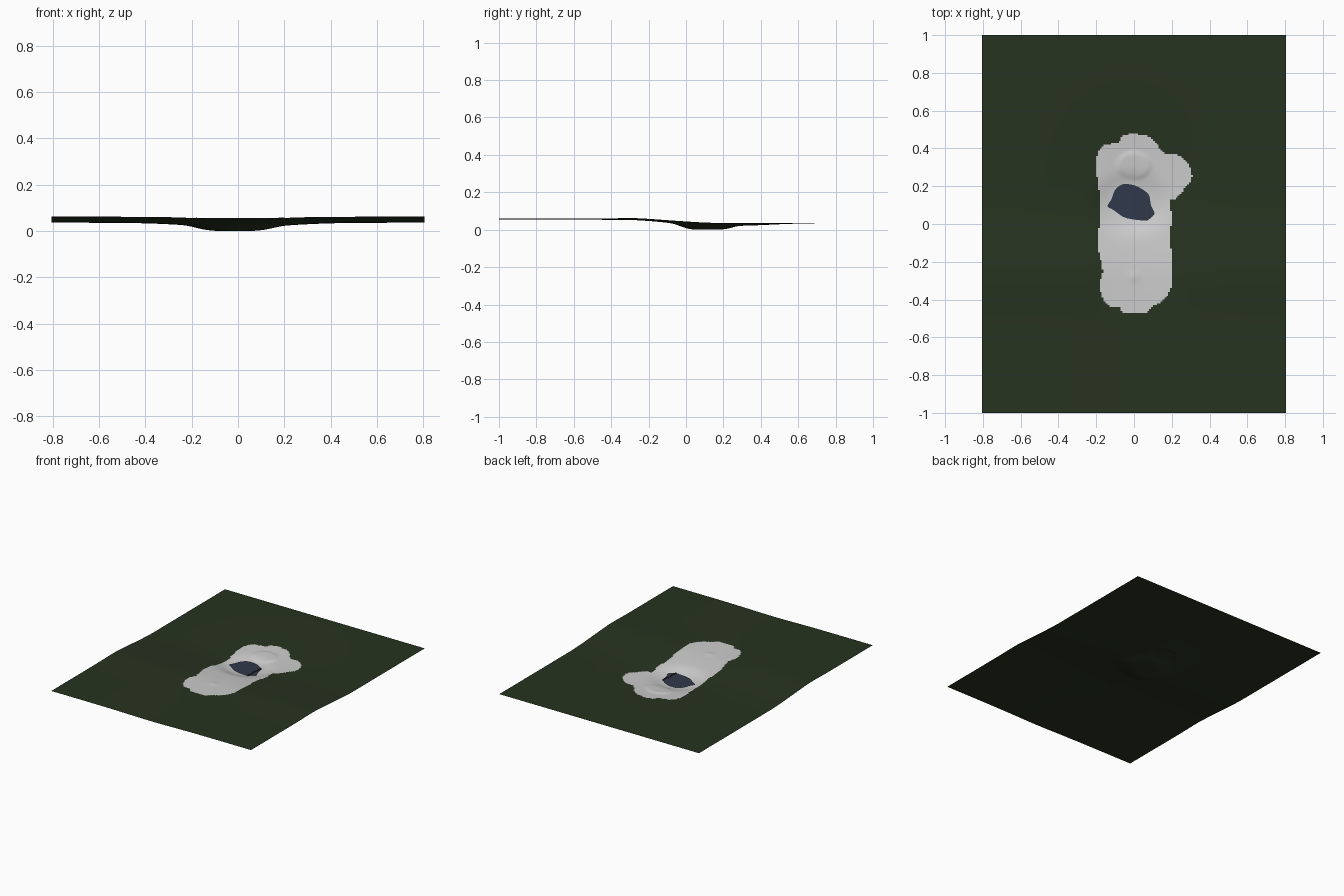
import bpy, bmesh, random
from math import exp
from mathutils import Vector

if "Cube" in bpy.data.objects:
    bpy.data.objects.remove(bpy.data.objects["Cube"])

random.seed(4)
HX, HY, NX, NY = 0.805, 1.0, 160, 200
POND = (-0.015, 0.11)
SAND = [(0, .475), (.06, .47), (.11, .44), (.13, .41), (.17, .37), (.22, .37), (.27, .34),
        (.30, .29), (.305, .24), (.27, .19), (.23, .14), (.19, .12), (.20, .04), (.19, -.08),
        (.20, -.15), (.205, -.22), (.20, -.33), (.16, -.40), (.11, -.43), (.06, -.47),
        (-.05, -.47), (-.08, -.44), (-.13, -.44), (-.17, -.38), (-.18, -.30), (-.165, -.25),
        (-.19, -.13), (-.19, -.05), (-.18, .03), (-.18, .15), (-.19, .20), (-.20, .30),
        (-.19, .38), (-.15, .42), (-.09, .43), (-.05, .47)]
WATER = [(-.06, .21), (0, .205), (.05, .18), (.08, .15), (.09, .10), (.11, .05), (.09, .02),
         (.03, .02), (-.05, .035), (-.11, .075), (-.14, .095), (-.12, .13), (-.10, .18)]


def smooth(a, b, t):
    t = min(1, max(0, (t - a) / (b - a)))
    return t * t * (3 - 2 * t)


def height(x, y):
    h = 0.059 - 0.023 * smooth(-0.3, 0.2, y)
    h += 0.003 * exp(-((y + 0.3) / 0.12) ** 2) * smooth(0.1, 0.3, abs(x))
    h -= 0.021 * exp(-(x / 0.28) ** 2 - ((y - 0.15) / 0.33) ** 2)
    h -= 0.005 * exp(-(x / 0.25) ** 2) * (1 - smooth(-0.4, 0.1, y))
    # raised putting mound and small tee
    r = ((x / 0.10) ** 2 + ((y - 0.31) / 0.08) ** 2) ** 0.5
    h += 0.006 * (1 - smooth(0.7, 1.05, r))
    h += 0.004 * exp(-(x / 0.03) ** 2 - ((y + 0.28) / 0.025) ** 2)
    # pond basin
    r2 = ((x - POND[0]) / 0.17) ** 2 + ((y - POND[1]) / 0.14) ** 2
    return max(0, h * (1 - exp(-r2 * r2)))


def inside(x, y, poly):
    hit = False
    for (x1, y1), (x2, y2) in zip(poly, poly[1:] + poly[:1]):
        if (y1 > y) != (y2 > y) and x < x1 + (y - y1) * (x2 - x1) / (y2 - y1):
            hit = not hit
    return hit


def rounded(poly, steps=5):
    """Closed Catmull-Rom curve through the points."""
    out, n = [], len(poly)
    for i in range(n):
        a, b, c, d = (Vector(poly[(i + k - 1) % n]) for k in range(4))
        for s in range(steps):
            t = s / steps
            p = 0.5 * (2 * b + (c - a) * t + (2 * a - 5 * b + 4 * c - d) * t * t
                       + (3 * b - a - 3 * c + d) * t ** 3)
            out.append((p.x, p.y))
    return out


def material(name, color):
    m = bpy.data.materials.new(name)
    m.diffuse_color = (*color, 1)
    m.use_nodes = True
    m.node_tree.nodes["Principled BSDF"].inputs["Base Color"].default_value = m.diffuse_color
    return m


def finish(name, bm, mat=None):
    me = bpy.data.meshes.new(name)
    bm.to_mesh(me)
    bm.free()
    if mat:
        me.materials.append(mat)
    ob = bpy.data.objects.new(name, me)
    bpy.context.collection.objects.link(ob)
    return ob


def sheet(name, lift, mat=None, outline=None):
    bm = bmesh.new()
    bmesh.ops.create_grid(bm, x_segments=NX, y_segments=NY, size=1)
    for v in bm.verts:
        v.co.x *= HX
        v.co.z = height(v.co.x, v.co.y) + lift
    if outline:
        drop = []
        for f in bm.faces:
            c = f.calc_center_median()
            if not inside(c.x, c.y, outline):
                drop.append(f)
        bmesh.ops.delete(bm, geom=drop, context='FACES')
    for f in bm.faces:
        f.smooth = True
    return finish(name, bm, mat)


# grass sheet and the pale fairway lying on it
sheet("grass_ground", 0, material("grass", (0.02, 0.033, 0.014)))
sheet("fairway_patch", 0.002, outline=rounded(SAND, 3))

# pond surface
bm = bmesh.new()
face = bm.faces.new([bm.verts.new((x, y, 0.0115)) for x, y in rounded(WATER)])
face.normal_update()
if face.normal.z < 0:
    face.normal_flip()
finish("pond_water", bm, material("water", (0.03, 0.04, 0.07)))

# row of tiny brown stakes at the pond's edge
bm = bmesh.new()
for i in range(9):
    t = i / 8
    p = Vector((0.076 - 0.014 * t + random.uniform(-.004, .004), 0.155 - 0.13 * t, 0.013))
    made = bmesh.ops.create_cube(bm, size=1)["verts"]
    for v in made:
        v.co = Vector((v.co.x * 0.006, v.co.y * 0.008, v.co.z * 0.010)) + p
finish("pond_stakes", bm, material("wood", (0.09, 0.04, 0.025)))
